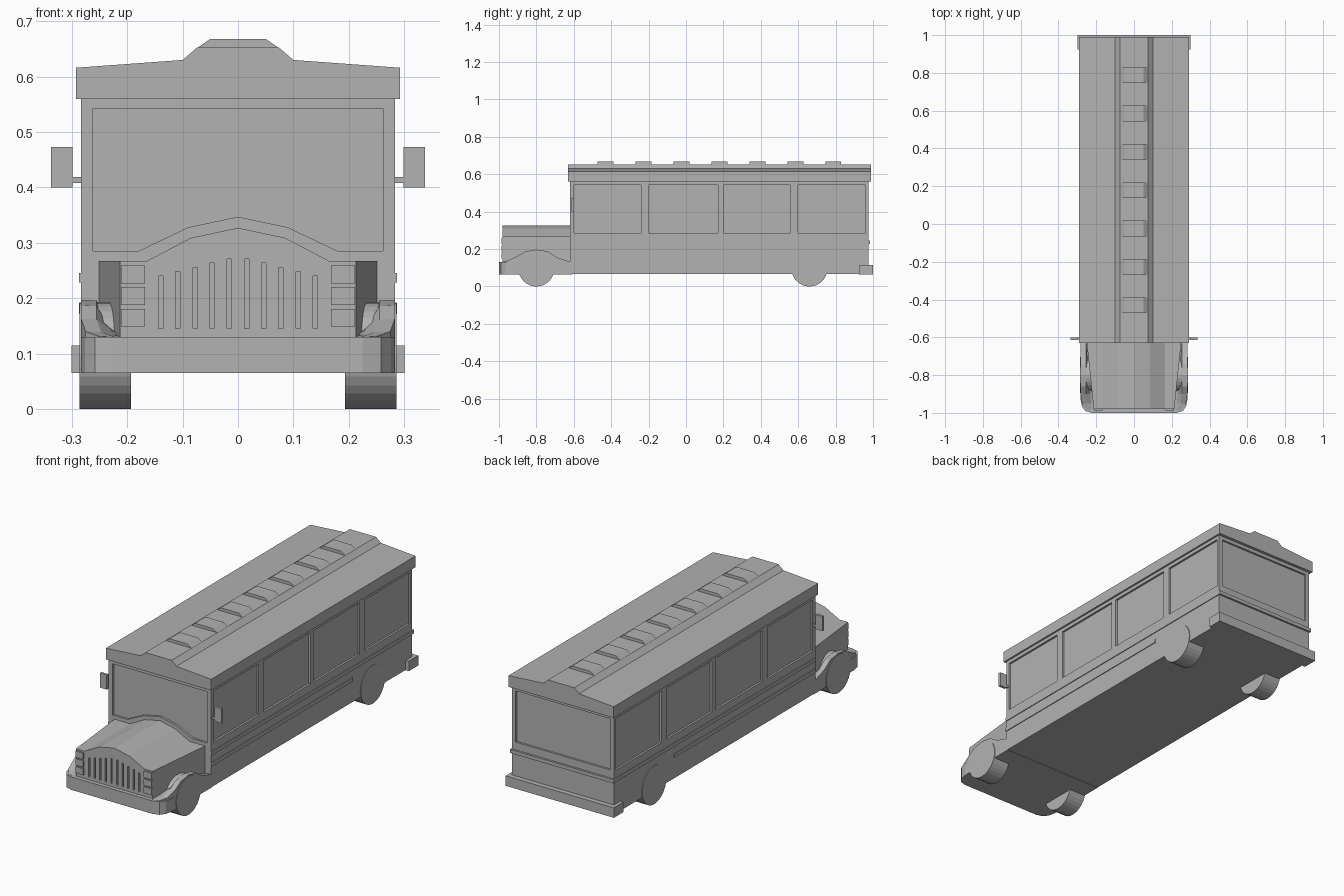
import bpy, bmesh, math
from mathutils import Vector

if "Cube" in bpy.data.objects:
    bpy.data.objects.remove(bpy.data.objects["Cube"])

grey = bpy.data.materials.new("plain_grey")
grey.use_nodes = True
GREY = (0.45, 0.45, 0.45, 1)
grey.diffuse_color = GREY
grey.node_tree.nodes["Principled BSDF"].inputs["Base Color"].default_value = GREY


def finish(name, bm):
    bmesh.ops.recalc_face_normals(bm, faces=bm.faces)
    mesh = bpy.data.meshes.new(name)
    bm.to_mesh(mesh)
    bm.free()
    mesh.materials.append(grey)
    obj = bpy.data.objects.new(name, mesh)
    bpy.context.collection.objects.link(obj)
    return obj


def loft(name, rings):
    """Closed solid through rings that have equal point counts."""
    bm = bmesh.new()
    loops = [[bm.verts.new(p) for p in ring] for ring in rings]
    n = len(loops[0])
    for a, b in zip(loops, loops[1:]):
        for i in range(n):
            j = (i + 1) % n
            bm.faces.new((a[i], a[j], b[j], b[i]))
    bm.faces.new(loops[0])
    bm.faces.new(loops[-1][::-1])
    return finish(name, bm)


def along_y(name, profile, y0, y1):
    return loft(name, [[(x, y, z) for x, z in profile] for y in (y0, y1)])


def box(name, x, y, z):
    return along_y(name, [(x[0], z[0]), (x[1], z[0]), (x[1], z[1]), (x[0], z[1])], *y)


def mirrored(half):
    """Complete a profile, listed from the right side to the middle."""
    return half + [(-x, z) for x, z in reversed(half) if x != 0]


def flip(obj, name):
    """Copy a part to the other side of the vehicle."""
    bm = bmesh.new()
    bm.from_mesh(obj.data)
    for v in bm.verts:
        v.co.x = -v.co.x
    return finish(name, bm)


def pair(name, maker, *args):
    obj = maker("left_" + name, *args)
    flip(obj, "right_" + name)


def carve(target, cutter):
    mod = target.modifiers.new("cut", "BOOLEAN")
    mod.operation = "DIFFERENCE"
    mod.solver = "EXACT"
    mod.object = cutter
    bpy.context.view_layer.objects.active = target
    bpy.ops.object.modifier_apply(modifier=mod.name)
    bpy.data.objects.remove(cutter)


# Passenger body with recessed windows
W = 0.283
D = 0.01
SILL, HEAD = 0.285, 0.542
body = box("body", (-W, W), (-0.62, 0.975), (0.067, 0.565))
for y0, y1 in ((-0.6, -0.24), (-0.2, 0.17), (0.2, 0.56), (0.6, 0.96)):
    for s in (-1, 1):
        carve(body, box("cutter", sorted((s * (W - D), s * (W + D))), (y0, y1), (SILL, HEAD)))
carve(body, box("cutter", (-0.262, 0.262), (0.975 - D, 1), (SILL, HEAD)))
windshield = mirrored([(0.262, HEAD), (0.262, SILL), (0.18, SILL), (0.09, 0.328), (0, 0.347)])
carve(body, along_y("cutter", windshield, -0.65, -0.62 + D))

# Roof with raised spine and hatches
roof = mirrored([(0.292, 0.56), (0.292, 0.616), (0.1, 0.63), (0.073, 0.653)])
along_y("roof", roof, -0.63, 0.99)
hatch = mirrored([(0.073, 0.652), (0.05, 0.668)])
for i in range(7):
    y = -0.43 + i * 0.203
    along_y(f"roof_hatch_{i + 1}", hatch, y - 0.042, y + 0.042)

# Rub rails
pair("upper_rail", box, (0.27, 0.287), (-0.62, 0.98), (0.228, 0.246))
pair("lower_rail", box, (0.27, 0.287), (-0.62, 0.5), (0.172, 0.191))
box("rear_rail", (-0.287, 0.287), (0.96, 0.985), (0.228, 0.246))

# Tapered hood
def hood_ring(y, side):
    half = [(side, 0.07), (side, 0.267), (0.165, 0.267), (0.085, 0.309), (0, 0.327)]
    return [(x, y, z) for x, z in mirrored(half)]

hood = loft("hood", [hood_ring(-0.98, 0.213), hood_ring(-0.6, 0.253)])

# Grille slots, taller towards the middle
for i in range(10):
    x = (i - 4.5) * 0.031
    top = 0.275 - abs(x) * 0.25
    carve(hood, box("cutter", (x - 0.004, x + 0.004), (-1, -0.968), (0.145, top)))

# Stacked lamps
for i in range(3):
    z = 0.165 + i * 0.039
    pair(f"lamp_{i + 1}", box, (0.168, 0.211), (-0.987, -0.97), (z - 0.016, z + 0.016))

# Front bumper base with rounded corners
outline = mirrored([(W, -0.61), (W, -0.93), (0.276, -0.965), (0.258, -0.99), (0.225, -1)])
loft("front_bumper", [[(x, y, z) for x, y in outline] for z in (0.065, 0.13)])

# Front fenders swept over the wheels
def fender(name):
    stations = ((-0.985, 0.131, 0.25), (-0.95, 0.14, 0.275), (-0.9, 0.163, W), (-0.86, 0.187, W),
                (-0.8, 0.197, W), (-0.74, 0.188, W), (-0.69, 0.155, W), (-0.615, 0.131, W))
    rings = []
    for y, z, out in stations:
        inner = 0.217 + (y + 0.98) * 0.08
        rings.append([(0.2, y, 0.1), (out, y, 0.1), (out, y, z),
                      (out - 0.028, y, z - 0.001), (inner + 0.008, y, 0.13 + (z - 0.13) * 0.4),
                      (0.2, y, 0.13)])
    return loft(name, rings)

pair("fender", fender)

# Rear bumper
box("rear_bumper", (-0.3, 0.3), (0.925, 1), (0.065, 0.115))

# Wheels
def wheel(name, y):
    steps = [math.tau * k / 32 for k in range(32)]
    return loft(name, [[(x, y + 0.096 * math.cos(a), 0.096 + 0.096 * math.sin(a)) for a in steps]
                       for x in (0.193, 0.286)])

pair("front_wheel", wheel, -0.8)
pair("rear_wheel", wheel, 0.66)

# Side mirrors on short arms
pair("mirror", box, (0.299, 0.337), (-0.613, -0.6), (0.4, 0.473))
pair("mirror_arm", box, (0.275, 0.302), (-0.611, -0.602), (0.408, 0.419))
